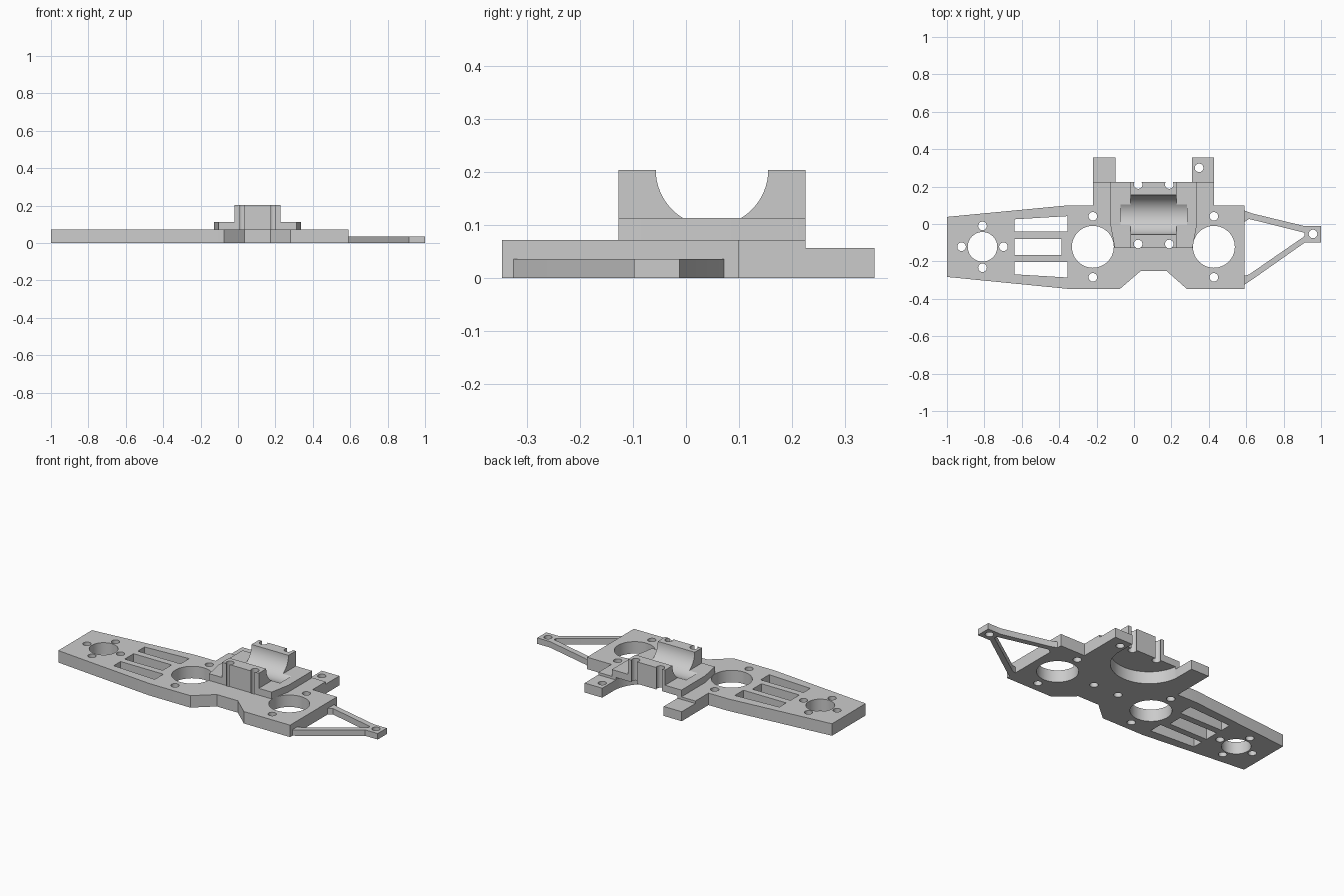
import bpy, bmesh, math
from mathutils import Matrix

if "Cube" in bpy.data.objects:
    bpy.data.objects.remove(bpy.data.objects["Cube"])

grey = bpy.data.materials.new("light_grey_plastic")
grey.use_nodes = True
tone = (0.6, 0.6, 0.6, 1)
grey.diffuse_color = tone
grey.node_tree.nodes["Principled BSDF"].inputs["Base Color"].default_value = tone


def add_prism(bm, outline, z0, z1):
    face = bm.faces.new([bm.verts.new((x, y, z0)) for x, y in outline])
    side = bmesh.ops.extrude_face_region(bm, geom=[face])
    verts = [v for v in side["geom"] if isinstance(v, bmesh.types.BMVert)]
    bmesh.ops.translate(bm, verts=verts, vec=(0, 0, z1 - z0))
    bmesh.ops.recalc_face_normals(bm, faces=bm.faces)


def ring(x, y, r, n=32):
    return [(x + r * math.cos(2 * math.pi * i / n),
             y + r * math.sin(2 * math.pi * i / n)) for i in range(n)]


def box(x0, x1, y0, y1):
    return [(x0, y0), (x1, y0), (x1, y1), (x0, y1)]


def finish(name, bm):
    mesh = bpy.data.meshes.new(name)
    bm.to_mesh(mesh)
    bm.free()
    ob = bpy.data.objects.new(name, mesh)
    bpy.context.collection.objects.link(ob)
    mesh.materials.append(grey)
    return ob


def prism(name, outline, z0, z1):
    bm = bmesh.new()
    add_prism(bm, outline, z0, z1)
    return finish(name, bm)


def cut(ob, cutter):
    mod = ob.modifiers.new("cut", "BOOLEAN")
    mod.operation = "DIFFERENCE"
    mod.solver = "EXACT"
    mod.object = cutter
    bpy.context.view_layer.objects.active = ob
    bpy.ops.object.modifier_apply(modifier=mod.name)


def cut_outlines(ob, outlines):
    bm = bmesh.new()
    for outline in outlines:
        add_prism(bm, outline, -0.1, 0.3)
    cutter = finish("cutter", bm)
    cut(ob, cutter)
    bpy.data.objects.remove(cutter)


MID = 0.105          # centre line of the cradle
ROW = -0.122         # centre line of the large holes
WHEELS = (-0.22, 0.427)
screws = [ring(MID + s * 0.083, y, 0.023, 24) for s in (-1, 1) for y in (-0.107, 0.211)]

# Main plate
plate = prism("main_plate", [
    (-1, -0.283), (-0.35, -0.347), (-0.075, -0.347), (0.035, -0.252), (0.175, -0.252),
    (0.282, -0.347), (0.59, -0.347), (0.59, 0.1), (0.427, 0.1), (0.427, 0.225),
    (-0.22, 0.225), (-0.22, 0.1), (-0.35, 0.1), (-1, 0.038)], 0, 0.072)
holes = [ring(MID, 0.25, 0.206, 64), ring(-0.81, ROW, 0.079, 48)]
for x in WHEELS:
    holes.append(ring(x, ROW, 0.112, 48))
    holes += [ring(x, ROW + s * 0.163, 0.023, 24) for s in (-1, 1)]
for dx, dy in ((1, 0), (-1, 0), (0, 1), (0, -1)):
    holes.append(ring(-0.81 + dx * 0.112, ROW + dy * 0.112, 0.023, 24))
holes.append(box(-0.64, -0.387, -0.165, -0.08))
for s in (-1, 1):
    holes.append([(-0.64, ROW + s * 0.082), (-0.355, ROW + s * 0.082),
                  (-0.355, ROW + s * 0.164), (-0.64, ROW + s * 0.147)][::s])
cut_outlines(plate, holes + [screws[0], screws[2]])

# Rear tabs, the left one with a screw hole
prism("right_rear_tab", box(-0.22, -0.1, 0.225, 0.355), 0, 0.057)
left_tab = prism("left_rear_tab", box(0.31, 0.427, 0.225, 0.355), 0, 0.057)
cut_outlines(left_tab, [ring(0.348, 0.3, 0.023, 24)])

# Cradle: tapered base and raised block, hollowed by a lying cylinder
base = prism("cradle_base", [
    (MID - 0.208, -0.127), (MID + 0.208, -0.127), (MID + 0.232, 0), (MID + 0.232, 0.225),
    (MID - 0.232, 0.225), (MID - 0.232, 0)], 0.072, 0.113)
block = prism("cradle_block", box(MID - 0.123, MID + 0.123, -0.127, 0.225), 0.113, 0.204)
bm = bmesh.new()
bmesh.ops.create_cone(
    bm, cap_ends=True, segments=64, radius1=0.106, radius2=0.106, depth=0.355,
    matrix=Matrix.Translation((MID, 0.049, 0.204)) @ Matrix.Rotation(math.pi / 2, 4, "Y"))
groove = finish("groove_cutter", bm)
for part in (base, block):
    cut_outlines(part, screws)
    cut(part, groove)
bpy.data.objects.remove(groove)

# Thin triangular arm with an eyelet
arm = prism("side_arm", [
    (0.59, -0.325), (0.635, -0.295), (0.915, -0.098), (1, -0.098), (1, -0.012),
    (0.915, -0.012), (0.63, 0.057), (0.59, 0.072)], 0, 0.036)
cut_outlines(arm, [
    [(0.58, -0.28), (0.615, -0.27), (0.912, -0.065), (0.912, -0.047),
     (0.615, 0.027), (0.58, 0.005)],
    ring(0.957, -0.053, 0.023, 24)])

# Smooth the round walls, keep the edges sharp
for ob in (plate, left_tab, base, block, arm):
    bpy.ops.object.select_all(action="DESELECT")
    ob.select_set(True)
    bpy.context.view_layer.objects.active = ob
    bpy.ops.object.shade_smooth_by_angle(angle=math.radians(25))
